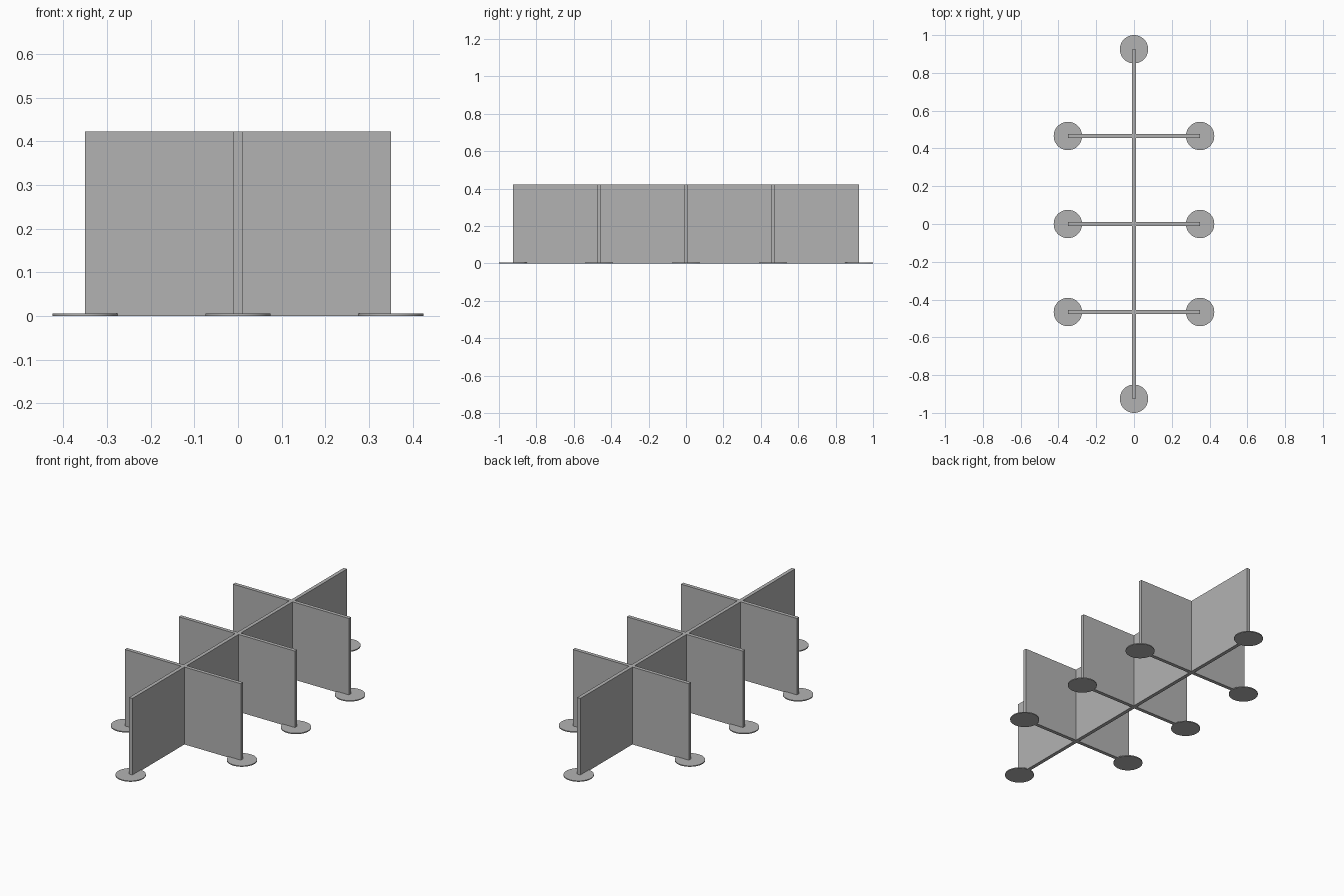
import bpy

cube = bpy.data.objects.get("Cube")
if cube:
    bpy.data.objects.remove(cube, do_unlink=True)

grey = bpy.data.materials.new("plain_grey")
grey.use_nodes = True
colour = (0.45, 0.45, 0.45, 1)
grey.diffuse_color = colour
grey.node_tree.nodes["Principled BSDF"].inputs["Base Color"].default_value = colour

HEIGHT, THICK = 0.422, 0.02
REACH, SPINE_END, SPACING = 0.35, 0.925, 0.466
FOOT_RADIUS, FOOT_THICK = 0.075, 0.005


def finish(name):
    ob = bpy.context.object
    ob.name = name
    ob.data.materials.append(grey)
    return ob


def panel(name, x0, x1, y0, y1):
    bpy.ops.mesh.primitive_cube_add(size=1, location=((x0 + x1) / 2, (y0 + y1) / 2, HEIGHT / 2))
    ob = finish(name)
    ob.scale = (x1 - x0, y1 - y0, HEIGHT)
    bpy.ops.object.transform_apply(location=False, rotation=False, scale=True)


def foot(name, x, y):
    bpy.ops.mesh.primitive_cylinder_add(vertices=64, radius=FOOT_RADIUS, depth=FOOT_THICK,
                                        location=(x, y, FOOT_THICK / 2))
    finish(name)
    bpy.ops.object.shade_smooth_by_angle()


# Long central divider with a round foot at each end
half = THICK / 2
panel("spine_panel", -half, half, -SPINE_END, SPINE_END)
foot("front_foot", 0, -SPINE_END)
foot("back_foot", 0, SPINE_END)

# Three rows of side wings, each with a foot under its outer end
for row, y in (("front", -SPACING), ("middle", 0), ("back", SPACING)):
    for side, sign in (("left", 1), ("right", -1)):
        x0, x1 = sorted((sign * half, sign * REACH))
        panel(f"{row}_{side}_wing", x0, x1, y - half, y + half)
        foot(f"{row}_{side}_wing_foot", sign * REACH, y)
